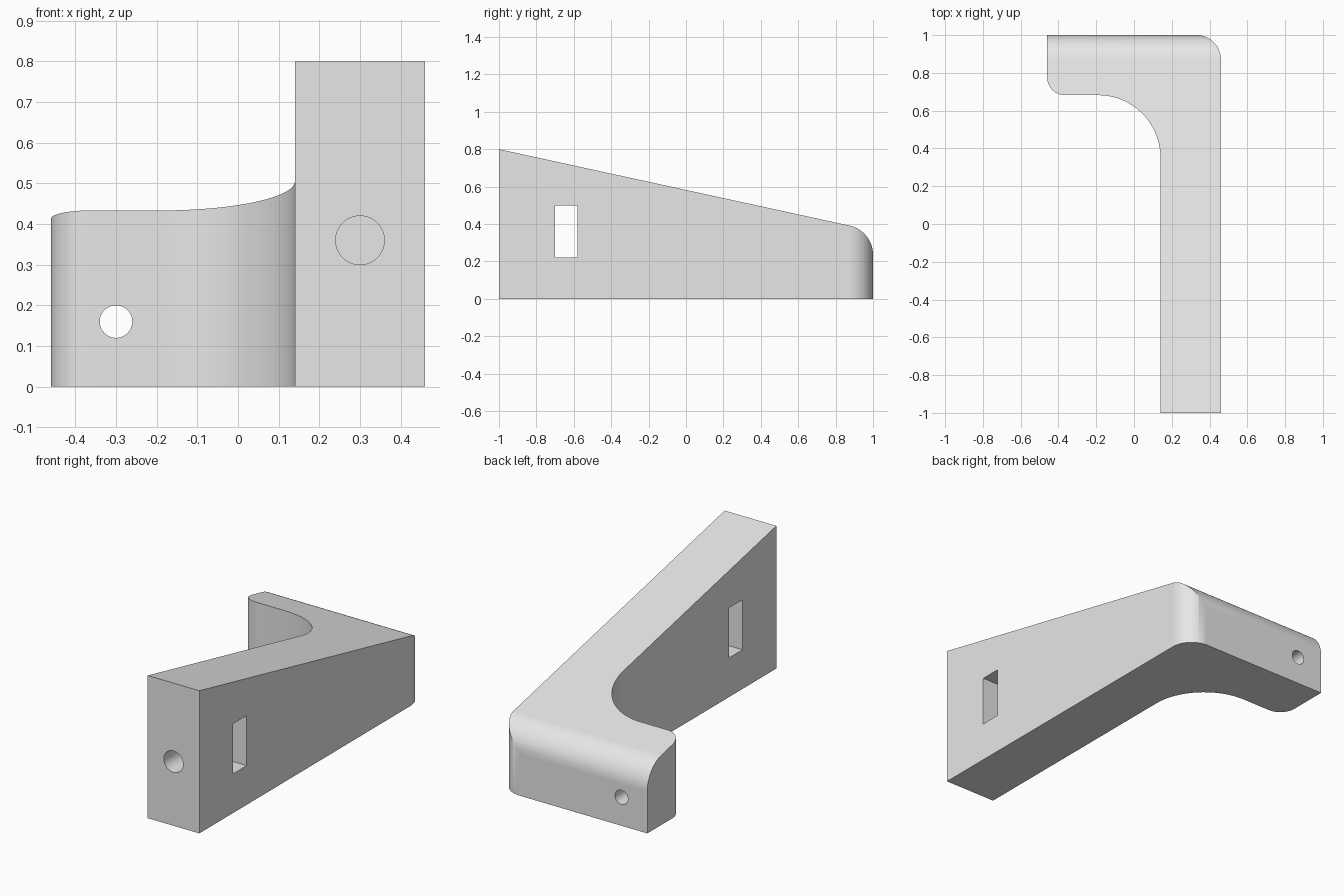
import bpy, bmesh, math
from mathutils import Vector

cube = bpy.data.objects.get("Cube")
if cube:
    bpy.data.objects.remove(cube, do_unlink=True)

grey = bpy.data.materials.new("plain grey")
grey.use_nodes = True
grey.diffuse_color = (0.8, 0.8, 0.8, 1)
grey.node_tree.nodes["Principled BSDF"].inputs["Base Color"].default_value = (0.8, 0.8, 0.8, 1)


def rounded(corners, steps=16):
    """Polygon outline from (u, v, radius) corners, with tangent arcs."""
    pts = []
    for i, (u, v, r) in enumerate(corners):
        p = Vector((u, v))
        if r == 0:
            pts.append(p)
            continue
        a = (Vector(corners[i - 1][:2]) - p).normalized()
        b = (Vector(corners[(i + 1) % len(corners)][:2]) - p).normalized()
        half = a.angle(b) / 2
        centre = p + (a + b).normalized() * (r / math.sin(half))
        start = p + a * (r / math.tan(half)) - centre
        end = p + b * (r / math.tan(half)) - centre
        sweep = math.pi - 2 * half
        for k in range(steps + 1):
            t = sweep * k / steps
            pts.append(centre + (start * math.sin(sweep - t) + end * math.sin(t)) / math.sin(sweep))
    return pts


def prism(name, outline, place, low, high):
    """Extrude a flat outline between two depths; place maps (u, v, depth) to x, y, z."""
    bm = bmesh.new()
    face = bm.faces.new([bm.verts.new(place(p[0], p[1], low)) for p in outline])
    moved = bmesh.ops.extrude_face_region(bm, geom=[face])["geom"]
    shift = Vector(place(0, 0, high)) - Vector(place(0, 0, low))
    bmesh.ops.translate(bm, vec=shift, verts=[g for g in moved if isinstance(g, bmesh.types.BMVert)])
    bmesh.ops.recalc_face_normals(bm, faces=bm.faces)
    mesh = bpy.data.meshes.new(name)
    bm.to_mesh(mesh)
    bm.free()
    obj = bpy.data.objects.new(name, mesh)
    bpy.context.collection.objects.link(obj)
    mesh.materials.append(grey)
    return obj


def circle(u, v, r, n=48):
    return [(u + r * math.cos(math.tau * k / n), v + r * math.sin(math.tau * k / n)) for k in range(n)]


def along_x(u, v, d): return (d, u, v)
def along_y(u, v, d): return (u, d, v)
def along_z(u, v, d): return (u, v, d)


# L-shaped bracket seen in plan
back = 1.0005
plan = rounded([(-0.46, back, 0), (-0.46, 0.682, 0.095), (0.14, 0.682, 0.33),
                (0.14, -1, 0), (0.46, -1, 0), (0.46, back, 0.13)], 24)
bracket = prism("bracket", plan, along_z, 0, 1)

# Side envelope: sloping top rolling over into the back face
slope = 0.218
side = rounded([(-1.2, -0.2, 0), (1, -0.2, 0), (1, 0.8 - 2 * slope, 0.16),
                (-1.2, 0.8 + 0.2 * slope, 0)], 24)
envelope = prism("side_envelope", side, along_x, -0.8, 0.8)

# Slot through the arm, screw hole into the slot, hole through the foot
slot = prism("slot_cutter", [(-0.70, 0.22), (-0.58, 0.22), (-0.58, 0.50), (-0.70, 0.50)],
             along_x, 0, 0.6)
arm_hole = prism("arm_hole_cutter", circle(0.30, 0.36, 0.06), along_y, -1.1, -0.64)
foot_hole = prism("foot_hole_cutter", circle(-0.30, 0.16, 0.04), along_y, 0.5, 1.2)

bpy.ops.object.select_all(action="DESELECT")
bracket.select_set(True)
bpy.context.view_layer.objects.active = bracket
for cutter, operation in ((envelope, "INTERSECT"), (slot, "DIFFERENCE"),
                          (arm_hole, "DIFFERENCE"), (foot_hole, "DIFFERENCE")):
    cutter.hide_render = True
    mod = bracket.modifiers.new(cutter.name, "BOOLEAN")
    mod.object, mod.operation, mod.solver = cutter, operation, "EXACT"
    bpy.ops.object.modifier_apply(modifier=mod.name)
    bpy.data.objects.remove(cutter, do_unlink=True)

# Smooth the rounds, keep the flats flat
bpy.ops.object.shade_smooth_by_angle(angle=math.radians(30))
weighted = bracket.modifiers.new("flat_faces", "WEIGHTED_NORMAL")
weighted.keep_sharp = True
